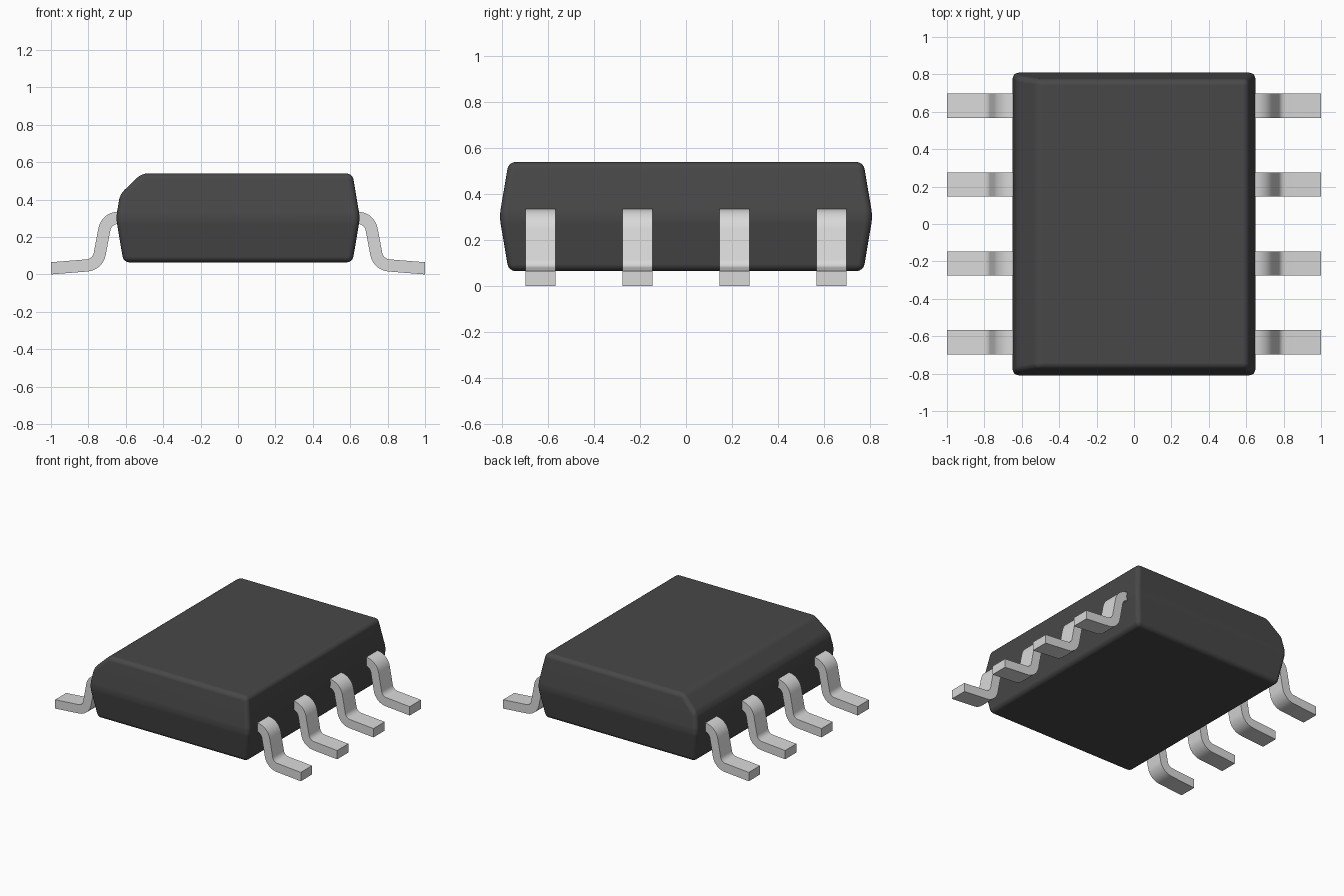
import bpy, bmesh, math
from mathutils import Vector

if "Cube" in bpy.data.objects:
    bpy.data.objects.remove(bpy.data.objects["Cube"], do_unlink=True)


def material(name, rgb, roughness):
    m = bpy.data.materials.new(name)
    m.use_nodes = True
    m.diffuse_color = (*rgb, 1)
    shader = m.node_tree.nodes["Principled BSDF"]
    shader.inputs["Base Color"].default_value = (*rgb, 1)
    shader.inputs["Roughness"].default_value = roughness
    return m


def finish(bm, name, mat, angle):
    bmesh.ops.recalc_face_normals(bm, faces=bm.faces)
    mesh = bpy.data.meshes.new(name)
    bm.to_mesh(mesh)
    bm.free()
    mesh.materials.append(mat)
    obj = bpy.data.objects.new(name, mesh)
    bpy.context.collection.objects.link(obj)
    bpy.ops.object.select_all(action='DESELECT')
    obj.select_set(True)
    bpy.context.view_layer.objects.active = obj
    bpy.ops.object.shade_smooth_by_angle(angle=math.radians(angle))
    return obj


black = material("black plastic", (0.064, 0.064, 0.064), 0.6)
metal = material("grey metal", (0.69, 0.69, 0.69), 0.4)

# Body: two mirrored tapers meeting at the waist
bm = bmesh.new()
rings = []
for z, hx, hy in ((0.065, 0.612, 0.772), (0.303, 0.652, 0.812), (0.54, 0.612, 0.772)):
    rings.append([bm.verts.new((sx * hx, sy * hy, z))
                  for sx, sy in ((-1, -1), (1, -1), (1, 1), (-1, 1))])
for a, b in zip(rings, rings[1:]):
    for i in range(4):
        j = (i + 1) % 4
        bm.faces.new((a[i], a[j], b[j], b[i]))
bm.faces.new(rings[0][::-1])
bm.faces.new(rings[2])

# Chamfer along the upper right-hand edge
cut = bmesh.ops.bisect_plane(bm, geom=bm.verts[:] + bm.edges[:] + bm.faces[:],
                             plane_co=(-0.515, 0, 0.54),
                             plane_no=Vector((-0.115, 0, 0.12)).normalized(),
                             clear_outer=True)
bmesh.ops.contextual_create(bm, geom=[e for e in cut["geom_cut"]
                                      if isinstance(e, bmesh.types.BMEdge)])
bmesh.ops.recalc_face_normals(bm, faces=bm.faces)

# Soft moulded edges, with the broad faces kept flat
bmesh.ops.bevel(bm, geom=bm.edges[:], offset=0.03, offset_type='OFFSET',
                segments=4, profile=0.5, affect='EDGES', clamp_overlap=True)
body = finish(bm, "body", black, 50)
body.modifiers.new("flat faces", 'WEIGHTED_NORMAL')


def fillet(points, radius, steps=8):
    """Round the inner corners of an open 2D path."""
    out = [points[0]]
    for p, c, n in zip(points, points[1:], points[2:]):
        u, v = (p - c).normalized(), (n - c).normalized()
        half = math.acos(u.dot(v)) / 2
        centre = c + (u + v).normalized() * (radius / math.sin(half))
        start = c + u * (radius / math.tan(half)) - centre
        end = c + v * (radius / math.tan(half)) - centre
        a0 = math.atan2(start.y, start.x)
        sweep = (math.atan2(end.y, end.x) - a0 + math.pi) % (2 * math.pi) - math.pi
        for k in range(steps + 1):
            a = a0 + sweep * k / steps
            out.append(centre + Vector((math.cos(a), math.sin(a))) * radius)
    return out + [points[-1]]


path = fillet([Vector(p) for p in ((0.60, 0.303), (0.703, 0.303),
                                   (0.75, 0.053), (1.0, 0.033))], 0.075)
THICK, WIDTH = 0.065, 0.13


def lead(name, side, y):
    """Gull-wing lead: a rectangular section swept along the bent path."""
    bm = bmesh.new()
    sections = []
    for i, p in enumerate(path):
        before, after = path[max(i - 1, 0)], path[min(i + 1, len(path) - 1)]
        t = (after - before).normalized()
        n = Vector((-t.y, t.x)) * THICK / 2
        if i == len(path) - 1:
            n = Vector((0, THICK / 2))
        sections.append([bm.verts.new((side * (p.x + s * n.x), y + w * WIDTH / 2, p.y + s * n.y))
                         for s, w in ((1, -1), (1, 1), (-1, 1), (-1, -1))])
    for a, b in zip(sections, sections[1:]):
        for i in range(4):
            j = (i + 1) % 4
            bm.faces.new((a[i], a[j], b[j], b[i]))
    bm.faces.new(sections[0])
    bm.faces.new(sections[-1])
    finish(bm, name, metal, 30)


# Four leads on each side
for side, label in ((1, "left"), (-1, "right")):
    for k in range(4):
        lead(f"{label}_lead_{k + 1}", side, -0.633 + k * 0.422)
